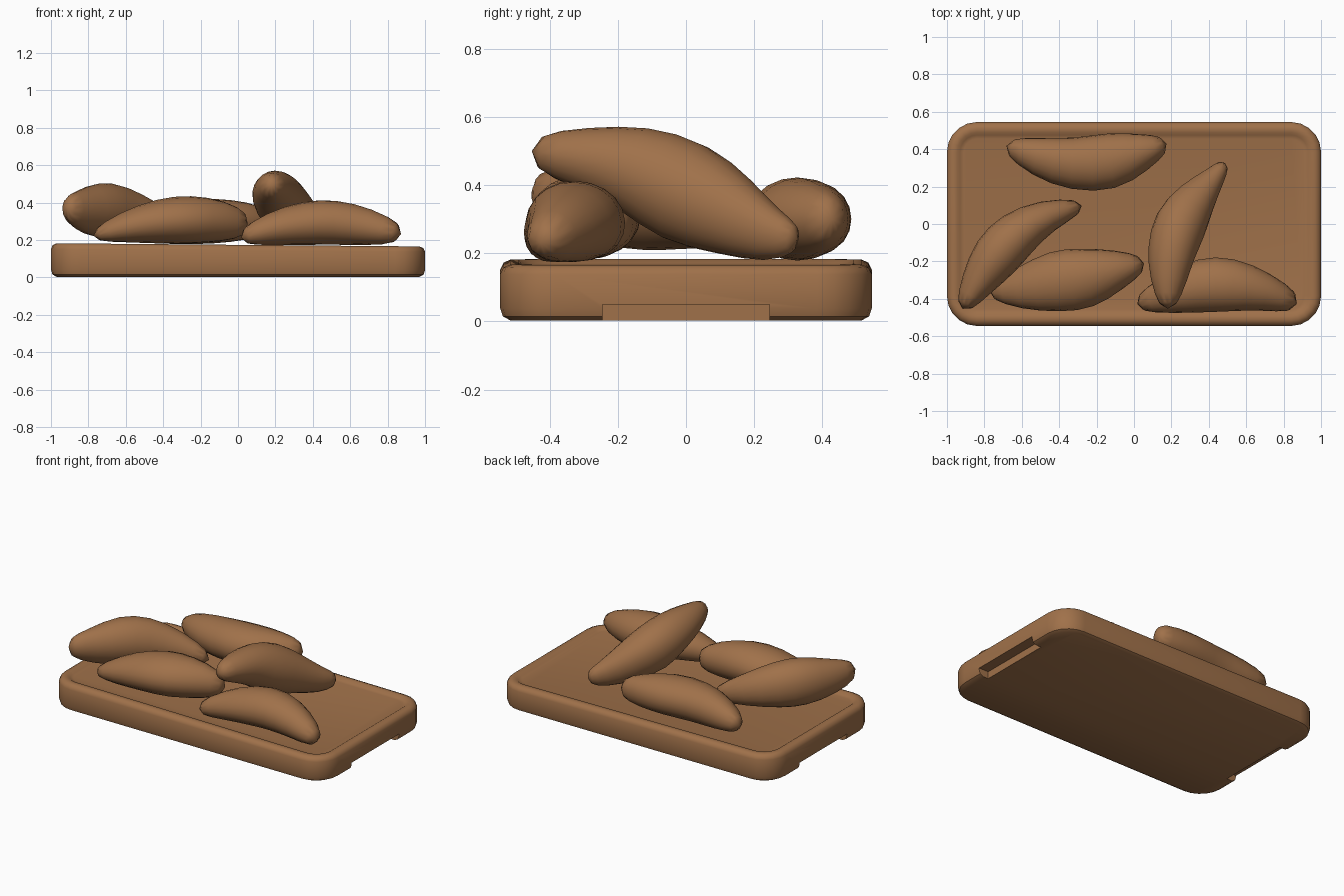
import bpy, bmesh, math, random
from mathutils import Vector

random.seed(4)
default = bpy.data.objects.get("Cube")
if default:
    bpy.data.objects.remove(default, do_unlink=True)

BROWN = (0.35, 0.165, 0.068, 1)
brown = bpy.data.materials.new("warm_brown")
brown.use_nodes = True
brown.diffuse_color = BROWN
brown.node_tree.nodes["Principled BSDF"].inputs["Base Color"].default_value = BROWN


def add_object(name, bm):
    bmesh.ops.recalc_face_normals(bm, faces=bm.faces)
    mesh = bpy.data.meshes.new(name)
    bm.to_mesh(mesh)
    bm.free()
    mesh.materials.append(brown)
    obj = bpy.data.objects.new(name, mesh)
    bpy.context.collection.objects.link(obj)
    return obj


def select(obj):
    bpy.ops.object.select_all(action='DESELECT')
    obj.select_set(True)
    bpy.context.view_layer.objects.active = obj


def smooth(obj, degrees):
    select(obj)
    bpy.ops.object.shade_smooth_by_angle(angle=math.radians(degrees))


def bridge(bm, rings):
    for low, high in zip(rings, rings[1:]):
        for i in range(len(low)):
            j = (i + 1) % len(low)
            bm.faces.new((low[i], low[j], high[j], high[i]))


def rounded_outline(bm, inset, z, half_x=1.0, half_y=0.545, radius=0.16, steps=5):
    ring = []
    for k, (sx, sy) in enumerate(((1, 1), (-1, 1), (-1, -1), (1, -1))):
        for s in range(steps + 1):
            a = (k + s / steps) * math.pi / 2
            x = sx * (half_x - radius) + (radius - inset) * math.cos(a)
            y = sy * (half_y - radius) + (radius - inset) * math.sin(a)
            # The rim is slightly higher at one end
            ring.append(bm.verts.new((x, y, z * (1 - 0.05 * x))))
    return ring


# Serving board: rounded slab with a raised rim and a sunken floor
bm = bmesh.new()
profile = ((0.03, 0.003), (0.008, 0.015), (0, 0.04), (0, 0.145), (0.01, 0.165),
           (0.03, 0.174), (0.055, 0.174), (0.07, 0.163), (0.09, 0.159))
rings = [rounded_outline(bm, inset, z) for inset, z in profile]
bridge(bm, rings)
bm.faces.new(rings[0])
bm.faces.new(rings[-1])
board = add_object("serving_board", bm)

# Finger grips cut under both short ends
for side in (-1, 1):
    bpy.ops.mesh.primitive_cube_add(size=1, location=(side, 0, 0))
    cutter = bpy.context.object
    cutter.name = "grip_cutter"
    cutter.scale = (0.14, 0.49, 0.1)
    cutter.hide_render = True
    cut = board.modifiers.new("grip", 'BOOLEAN')
    cut.operation = 'DIFFERENCE'
    cut.object = cutter
    select(board)
    bpy.ops.object.modifier_apply(modifier=cut.name)
    bpy.data.objects.remove(cutter, do_unlink=True)
smooth(board, 40)


def tuber(name, stations, sides=10):
    """Lumpy body lofted through stations of x, y, z, half width, half height."""
    bm = bmesh.new()
    centres = [Vector(s[:3]) for s in stations]
    rings = []
    for n, (c, s) in enumerate(zip(centres, stations)):
        ahead = centres[min(n + 1, len(centres) - 1)]
        behind = centres[max(n - 1, 0)]
        along = (ahead - behind).normalized()
        across = along.cross(Vector((0, 0, 1))).normalized()
        up = across.cross(along)
        ring = []
        for i in range(sides):
            a = math.tau * i / sides
            r = 1.07 * random.uniform(0.95, 1.05)
            ring.append(bm.verts.new(c + across * (s[3] * r * math.cos(a))
                                     + up * (s[4] * r * math.sin(a))))
        rings.append(ring)
    bridge(bm, rings)
    bm.faces.new(rings[0])
    bm.faces.new(rings[-1])
    obj = add_object(name, bm)
    sub = obj.modifiers.new("rounding", 'SUBSURF')
    sub.levels = sub.render_levels = 1
    select(obj)
    bpy.ops.object.modifier_apply(modifier=sub.name)
    smooth(obj, 60)


# Tubers lying on the board, two of them leaning on a neighbour
tuber("left_tuber", (
    (-.92, -.46, .38, .04, .06), (-.84, -.32, .36, .09, .11),
    (-.74, -.17, .36, .14, .15), (-.63, -.05, .35, .13, .14),
    (-.47, .05, .31, .09, .1), (-.27, .1, .25, .035, .045)))
tuber("front_left_tuber", (
    (-.78, -.36, .22, .04, .03), (-.62, -.35, .27, .11, .08),
    (-.42, -.31, .3, .17, .12), (-.25, -.29, .31, .17, .13),
    (-.08, -.24, .3, .11, .11), (.06, -.21, .28, .04, .06)))
tuber("back_tuber", (
    (-.69, .42, .27, .04, .05), (-.52, .36, .29, .11, .1),
    (-.33, .32, .3, .14, .12), (-.12, .33, .3, .16, .12),
    (.05, .39, .3, .1, .1), (.18, .43, .3, .04, .06)))
tuber("leaning_tuber", (
    (.18, -.46, .5, .04, .05), (.18, -.3, .48, .1, .09),
    (.2, -.15, .45, .13, .13), (.24, 0, .38, .15, .16),
    (.33, .14, .31, .11, .12), (.43, .25, .25, .06, .08),
    (.49, .33, .24, .03, .04)))
tuber("front_right_tuber", (
    (.01, -.43, .21, .04, .04), (.17, -.38, .26, .1, .09),
    (.36, -.32, .29, .15, .12), (.52, -.32, .3, .15, .12),
    (.7, -.36, .27, .1, .1), (.88, -.43, .23, .05, .05)))
